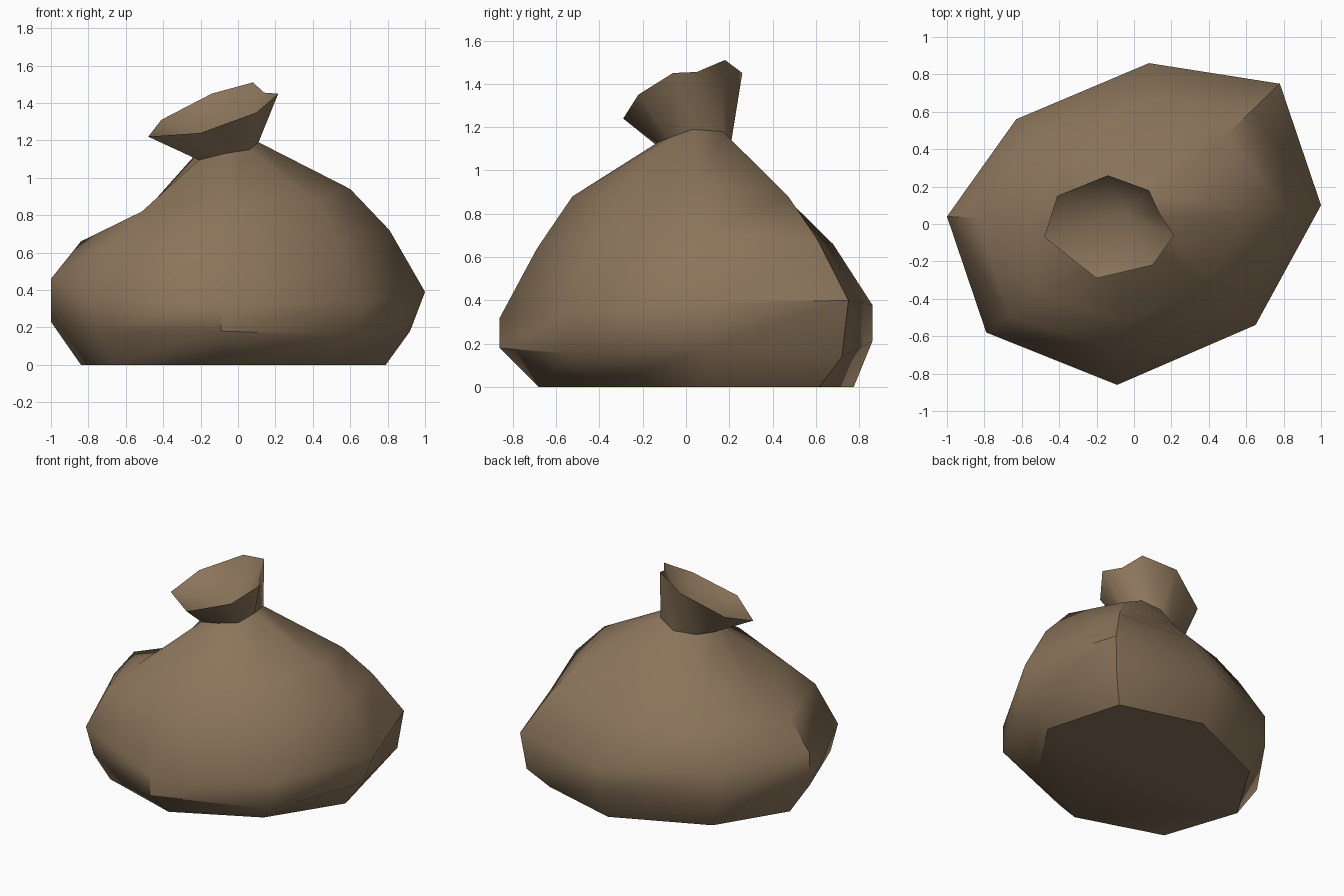
import bpy, math

if "Cube" in bpy.data.objects:
    bpy.data.objects.remove(bpy.data.objects["Cube"])

cloth = bpy.data.materials.new("brown sackcloth")
cloth.diffuse_color = (0.26, 0.178, 0.105, 1)
cloth.use_nodes = True
cloth.node_tree.nodes["Principled BSDF"].inputs["Base Color"].default_value = cloth.diffuse_color

# Widest ring of the sack, counter-clockwise from the right side: x, y, z
BELLY = [(1.0, .10, .39), (.78, .75, .40), (.08, .86, .38), (-.63, .56, .41),
         (-1.0, .04, .46), (-.79, -.58, .375), (-.09, -.86, .32), (.65, -.54, .34)]

# Tied neck and the flared, tilted rim above it
NECK = [(.11, .03, 1.19), (.08, .17, 1.18), (-.05, .21, 1.14), (-.18, .14, 1.12),
        (-.24, .02, 1.11), (-.21, -.11, 1.095), (-.07, -.13, 1.13), (.06, -.08, 1.15)]
RIM = [(.215, -.06, 1.45), (.14, .05, 1.455), (.08, .18, 1.51), (-.14, .26, 1.45),
       (-.41, .15, 1.31), (-.48, -.07, 1.22), (-.20, -.29, 1.24), (.10, -.22, 1.35)]


def scaled(factors, height, lifts={}):
    """Belly outline pulled inward per column, at a height with a few lifted corners."""
    return [(x * f, y * f, height + lifts.get(i, 0))
            for i, ((x, y, _), f) in enumerate(zip(BELLY, factors))]


def skin(name, rings, bottom=False, apex=None):
    """Join rings with quads, optionally closing the bottom or sinking a funnel."""
    n = len(rings[0])
    verts = [p for ring in rings for p in ring]
    faces = []
    for r in range(len(rings) - 1):
        a, b = r * n, (r + 1) * n
        faces += [(a + i, a + (i + 1) % n, b + (i + 1) % n, b + i) for i in range(n)]
    if bottom:
        faces.append(tuple(reversed(range(n))))
    if apex:
        top = (len(rings) - 1) * n
        verts.append(apex)
        faces += [(top + i, top + (i + 1) % n, len(verts) - 1) for i in range(n)]
    mesh = bpy.data.meshes.new(name)
    mesh.from_pydata(verts, [], faces)
    mesh.materials.append(cloth)
    obj = bpy.data.objects.new(name, mesh)
    bpy.context.collection.objects.link(obj)
    bpy.ops.object.select_all(action='DESELECT')
    obj.select_set(True)
    bpy.context.view_layer.objects.active = obj
    bpy.ops.object.shade_smooth_by_angle(angle=math.radians(45))
    return obj


# Slumped body, with a folded dent on the left (columns 4 and 5)
foot = scaled((.79, .82, .90, .88, .84, .84, .79, .74), 0)
lower = scaled((.92, .96, 1, 1, 1, .95, 1, 1), .18, {1: -.04, 2: .03, 4: .05, 7: -.025})
upper = scaled((.81, .81, .79, .81, .84, .85, .80, .81), .66, {0: .06, 1: .02, 6: -.02})
shoulder = scaled((.60, .63, .53, .63, .57, .65, .61, .63), .88,
                  {0: .06, 3: -.03, 4: -.14, 5: -.06})
skin("sack_body", [foot, lower, BELLY, upper, shoulder, NECK], bottom=True)

# Gathered mouth with its inner funnel
skin("sack_mouth", [NECK, RIM], apex=(-.04, .06, 1.17))
